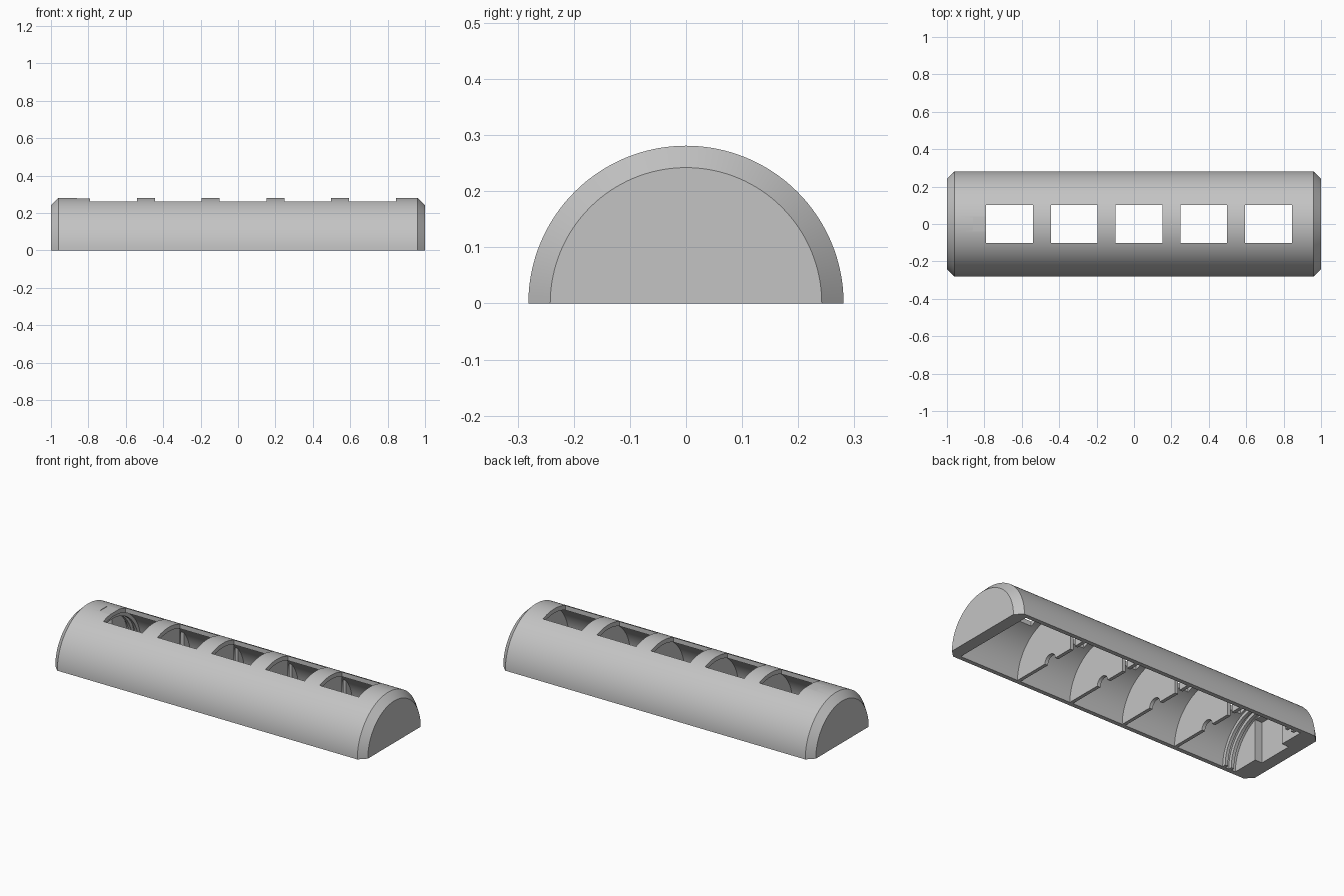
import bpy, bmesh, math

cube = bpy.data.objects.get("Cube")
if cube:
    bpy.data.objects.remove(cube, do_unlink=True)

grey = bpy.data.materials.new("light_grey")
grey.use_nodes = True
COLOUR = (0.55, 0.55, 0.55, 1)
grey.diffuse_color = COLOUR
grey.node_tree.nodes["Principled BSDF"].inputs["Base Color"].default_value = COLOUR

OUTER, INNER, SIDES = 0.281, 0.256, 64


def add_object(name, bm):
    bmesh.ops.recalc_face_normals(bm, faces=bm.faces)
    mesh = bpy.data.meshes.new(name)
    bm.to_mesh(mesh)
    bm.free()
    mesh.materials.append(grey)
    obj = bpy.data.objects.new(name, mesh)
    bpy.context.collection.objects.link(obj)
    return obj


def arch(name, sections, base=0.0):
    """Loft half discs along x; sections are (x, radius)."""
    bm = bmesh.new()
    rings = []
    for x, r in sections:
        pts = [(r * math.cos(math.pi * i / SIDES), r * math.sin(math.pi * i / SIDES))
               for i in range(SIDES + 1)]
        if base < 0:
            pts = [(r, base)] + pts + [(-r, base)]
        rings.append([bm.verts.new((x, y, z)) for y, z in pts])
    for a, b in zip(rings, rings[1:]):
        for i in range(len(a)):
            j = (i + 1) % len(a)
            bm.faces.new((a[i], a[j], b[j], b[i]))
    bm.faces.new(rings[0])
    bm.faces.new(rings[-1])
    return add_object(name, bm)


def box(name, x0, x1, y0, y1, z0, z1):
    bm = bmesh.new()
    bmesh.ops.create_cube(bm, size=1)
    for v in bm.verts:
        v.co = (x1 if v.co.x > 0 else x0, y1 if v.co.y > 0 else y0, z1 if v.co.z > 0 else z0)
    return add_object(name, bm)


def cut(obj, cutter):
    mod = obj.modifiers.new("cut", 'BOOLEAN')
    mod.operation, mod.solver, mod.object = 'DIFFERENCE', 'EXACT', cutter
    bpy.context.view_layer.objects.active = obj
    bpy.ops.object.modifier_apply(modifier=mod.name)
    bpy.data.objects.remove(cutter, do_unlink=True)


# Half-round shell with chamfered closed ends and an open underside
shell = arch("shell", [(-1, 0.242), (-0.96, OUTER), (0.96, OUTER), (1, 0.242)])
cut(shell, arch("cavity", [(-0.93, INNER), (0.93, INNER)], base=-0.05))

# Row of roof openings
STEP = 0.346
for i in range(5):
    x = -0.79 + STEP * i
    cut(shell, box("opening", x, x + 0.25, -0.102, 0.102, 0.15, 0.4))
# Shallow flat beside the first opening
cut(shell, box("flat", -0.86, -0.78, -0.15, 0.15, 0.278, 0.4))
parts = [shell]

# Cross walls between the openings, with a floor notch and a side slot
for i in range(4):
    x = -0.493 + STEP * i
    wall = arch(f"cross_wall_{i + 1}", [(x - 0.01, INNER + 0.006), (x + 0.01, INNER + 0.006)])
    cut(wall, arch("notch", [(x - 0.1, 0.04), (x + 0.1, 0.04)], base=-0.05))
    cut(wall, box("slot", x - 0.1, x + 0.1, 0.16, 0.195, -0.1, 0.4))
    parts.append(wall)

# End wall with a doorway
end_wall = arch("end_wall", [(-0.935, INNER + 0.006), (-0.885, INNER + 0.006)])
cut(end_wall, box("doorway", -1.1, -0.8, -0.1, 0.11, -0.1, 0.235))
parts.append(end_wall)

# Inner stiffening rings near the end wall
for i, x in enumerate((-0.85, -0.81)):
    ring = arch(f"inner_ring_{i + 1}", [(x - 0.009, INNER + 0.006), (x + 0.009, INNER + 0.006)])
    cut(ring, arch("ring_hole", [(x - 0.1, 0.236), (x + 0.1, 0.236)], base=-0.05))
    parts.append(ring)

# Smooth curved surfaces, sharp edges
bpy.ops.object.select_all(action='DESELECT')
for obj in parts:
    obj.select_set(True)
bpy.context.view_layer.objects.active = shell
bpy.ops.object.shade_smooth_by_angle(angle=math.radians(30))
